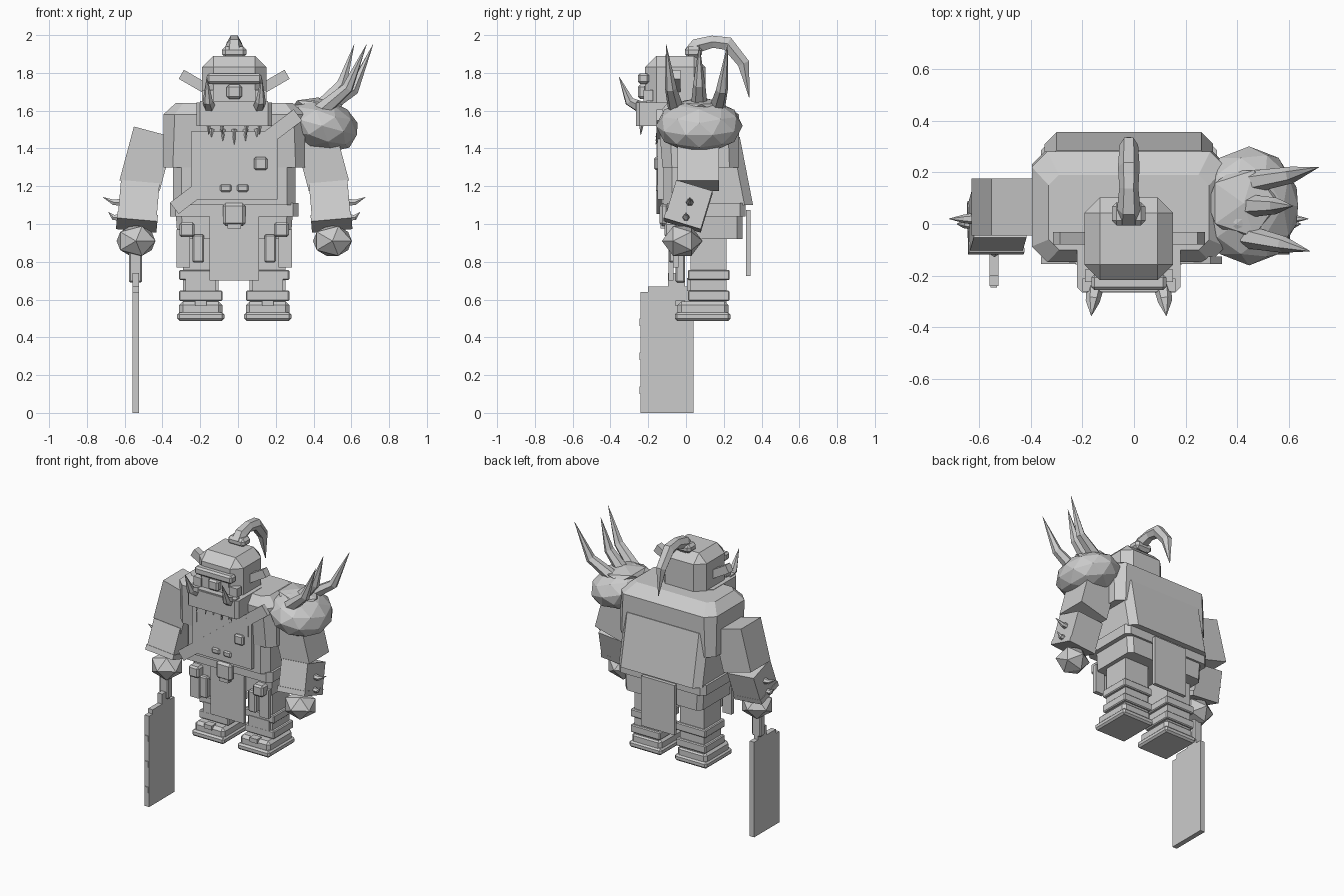
import bpy, bmesh
from math import radians
from mathutils import Matrix, Euler

cube = bpy.data.objects.get("Cube")
if cube:
    bpy.data.objects.remove(cube, do_unlink=True)

grey = bpy.data.materials.new("plain grey")
grey.use_nodes = True
grey.diffuse_color = (.6, .6, .6, 1)
grey.node_tree.nodes["Principled BSDF"].inputs["Base Color"].default_value = (.6, .6, .6, 1)

# The body's own centre line sits slightly to the right
CENTRE = -.02
SIDES = (("right", -1), ("left", 1))


def add_object(name, data):
    data.materials.append(grey)
    obj = bpy.data.objects.new(name, data)
    obj.location.x = CENTRE
    bpy.context.scene.collection.objects.link(obj)
    return obj


def finish(name, bm):
    bmesh.ops.recalc_face_normals(bm, faces=bm.faces)
    mesh = bpy.data.meshes.new(name)
    bm.to_mesh(mesh)
    bm.free()
    return add_object(name, mesh)


def placement(centre, tilt):
    angles = Euler([radians(a) for a in tilt])
    return Matrix.Translation(centre) @ angles.to_matrix().to_4x4()


def box(name, centre, size, tilt=(0, 0, 0), bevel=0, edges="all"):
    """Box with optional chamfers on all, top or upright edges."""
    bm = bmesh.new()
    bmesh.ops.create_cube(bm, size=1)
    bmesh.ops.scale(bm, vec=size, verts=bm.verts)
    if bevel:
        def wanted(edge):
            a, b = edge.verts
            if edges == "top":
                return a.co.z + b.co.z > -.001
            if edges == "upright":
                return abs(a.co.z - b.co.z) > .001
            return True
        chosen = [e for e in bm.edges if wanted(e)]
        bmesh.ops.bevel(bm, geom=chosen, offset=bevel, segments=1,
                        affect="EDGES", profile=.5)
    bm.transform(placement(centre, tilt))
    return finish(name, bm)


def loft(name, rings):
    """Stack of chamfered rectangles: (z, half width, front y, back y, chamfer)."""
    bm = bmesh.new()
    loops = []
    for z, w, front, back, c in rings:
        outline = [(-w + c, front), (w - c, front), (w, front + c), (w, back - c),
                   (w - c, back), (c - w, back), (-w, back - c), (-w, front + c)]
        loops.append([bm.verts.new((x, y, z)) for x, y in outline])
    count = len(loops[0])
    for low, high in zip(loops, loops[1:]):
        for i in range(count):
            j = (i + 1) % count
            bm.faces.new((low[i], low[j], high[j], high[i]))
    bm.faces.new(loops[0][::-1])
    bm.faces.new(loops[-1])
    return finish(name, bm)


def ball(name, centre, scale, tilt=(0, 0, 0), detail=1):
    bm = bmesh.new()
    bmesh.ops.create_icosphere(bm, subdivisions=detail, radius=1)
    bmesh.ops.scale(bm, vec=scale, verts=bm.verts)
    bm.transform(placement(centre, tilt))
    return finish(name, bm)


def horn(name, points, radii, resolution=1):
    """Tapered faceted tube along a path."""
    curve = bpy.data.curves.new(name, "CURVE")
    curve.dimensions = "3D"
    curve.bevel_depth = 1
    curve.bevel_resolution = resolution
    curve.use_fill_caps = True
    line = curve.splines.new("POLY")
    line.points.add(len(points) - 1)
    for point, place, radius in zip(line.points, points, radii):
        point.co = (*place, 1)
        point.radius = radius
    line.use_smooth = False
    return add_object(name, curve)


# Torso: flaring belly below a broad chamfered shoulder block
loft("belly", [(1.1, .325, -.12, .355, .045), (1.46, .325, -.12, .285, .045)])
loft("shoulder_block", [(1.3, .375, -.125, .28, .05), (1.58, .375, -.147, .28, .06),
                        (1.64, .31, -.1, .19, .04)])
box("chest_plate", (0, -.13, 1.31), (.46, .04, .36))
for side, s in SIDES:
    box(side + "_chest_scar", (s * .2, -.152, 1.42), (.012, .01, .13))
    box(side + "_belly_stud", (s * .045, -.15, 1.19), (.06, .02, .04), bevel=.008)

# Chest strap with buckle, and fang necklace
box("chest_strap", (.01, -.14, 1.33), (.82, .03, .075), (0, -37, 0))
box("strap_buckle", (.14, -.155, 1.32), (.07, .03, .07), bevel=.01)
for i in range(-2, 3):
    x = i * .06
    horn("necklace_fang", [(x, -.14, 1.5), (x, -.16, 1.42 + abs(i) * .02)], [.015, .001], 0)

# Hips, belt and cloths
loft("hips", [(.92, .3, -.06, .3, .03), (1.06, .31, -.06, .3, .03)])
loft("belt", [(1.04, .34, -.1, .315, .03), (1.11, .34, -.1, .315, .03)])
box("belt_buckle", (0, -.115, 1.05), (.12, .05, .12), bevel=.015)
box("buckle_tab", (0, -.115, 1.01), (.07, .04, .07))
box("front_cloth", (0, -.08, .89), (.26, .025, .38))
box("back_cloth", (0, .33, .9), (.26, .025, .35))
for side, s in SIDES:
    box(side + "_belt_pouch", (s * .25, -.08, .97), (.08, .07, .08), bevel=.012)
    box(side + "_hanging_strap", (s * .27, -.055, .87), (.07, .03, .2))
    box(side + "_small_pouch", (s * .19, -.07, .87), (.06, .04, .15), bevel=.008)

# Legs with wraps, and stepped boots
for side, s in SIDES:
    x = s * .177
    box(side + "_leg", (x, .12, .77), (.19, .19, .38))
    for z in (.62, .73):
        box(side + "_leg_wrap", (x, .12, z), (.23, .22, .055), bevel=.006)
    box(side + "_knee_plate", (x, .02, .68), (.16, .03, .07))
    box(side + "_boot", (x, .09, .545), (.23, .27, .09), bevel=.02, edges="top")
    box(side + "_boot_sole", (x, .088, .51), (.25, .295, .045), bevel=.012)
    box(side + "_boot_strap", (x, -.03, .58), (.06, .05, .03))

# Arms, spiked bracers and faceted fists
for side, s in SIDES:
    box(side + "_upper_arm", (s * .463, .065, 1.345), (.22, .22, .295), (0, -s * 15, 0))
    box(side + "_forearm", (s * .508, .015, 1.1), (.205, .2, .2), (-17, -s * 5, 0))
    box(side + "_bracer_cuff", (s * .515, -.015, 1.01), (.215, .205, .035), (-17, -s * 5, 0))
    ball(side + "_fist", (s * .52, -.02, .91), (.115, .092, .108), (90, 0, 0))
    for y, z, reach in ((.02, 1.12, .695), (0, 1.04, .665)):
        path = [(s * .59, y, z - .005), (s * .64, y, z - .005), (s * reach, y, z + .022)]
        horn(side + "_bracer_spike", path, [.024, .016, .001])

# Left shoulder guard with three long horns
ball("shoulder_guard", (.465, .07, 1.52), (.2, .23, .14), (0, 15, 0), 2)
ball("shoulder_cap", (.44, .08, 1.625), (.15, .15, .045), (0, 5, 0))
for base, middle, tip in (
        ((.46, -.05, 1.6), (.6, -.08, 1.72), (.7, -.105, 1.95)),
        ((.46, .07, 1.62), (.57, .07, 1.74), (.635, .07, 1.95)),
        ((.46, .16, 1.6), (.63, .19, 1.71), (.735, .22, 1.95))):
    horn("shoulder_horn", [base, middle, tip], [.045, .032, .001])

# Head: chamfered skull over a wide jaw
box("skull", (0, -.057, 1.72), (.342, .32, .34), bevel=.06, edges="top")
box("jaw", (0, -.12, 1.58), (.4, .29, .125), bevel=.02, edges="upright")
box("lower_lip", (0, -.235, 1.635), (.36, .05, .03))
box("brow", (0, -.225, 1.77), (.29, .06, .055), bevel=.012)
box("nose", (0, -.225, 1.7), (.08, .06, .075), bevel=.012)
for side, s in SIDES:
    box(side + "_eye", (s * .075, -.215, 1.715), (.05, .014, .03))
    box(side + "_cheek", (s * .14, -.2, 1.68), (.06, .05, .06))
    box(side + "_ear", (s * .215, -.055, 1.755), (.15, .05, .055), (0, -s * 30, 0))
    tusk = [(s * .13, -.24, 1.62), (s * .14, -.3, 1.65), (s * .145, -.355, 1.78)]
    horn(side + "_tusk", tusk, [.035, .027, .001])
    for x in (.065, .135):
        horn(side + "_tooth", [(s * x, -.235, 1.535), (s * x, -.24, 1.47)], [.014, .001], 0)

# Topknot: tie block and hair falling backwards
box("hair_tie", (0, .04, 1.91), (.13, .09, .06), bevel=.018)
horn("topknot", [(0, .03, 1.9), (0, .06, 1.945), (0, .14, 1.965), (0, .22, 1.955),
                 (0, .305, 1.85), (0, .335, 1.67)], [.05, .045, .037, .042, .036, .002])

# Cleaver held in the right fist
x = -.522
box("cleaver_blade", (x, -.1, .32), (.035, .28, .64))
box("cleaver_blade_top", (x, -.08, .655), (.035, .24, .03))
box("cleaver_neck", (x, -.05, .7), (.035, .09, .08))
box("cleaver_handle", (x, -.03, .78), (.07, .05, .18), bevel=.008)
for z in (.12, .3, .48):
    box("blade_notch", (x, -.24, z), (.025, .012, .04))
